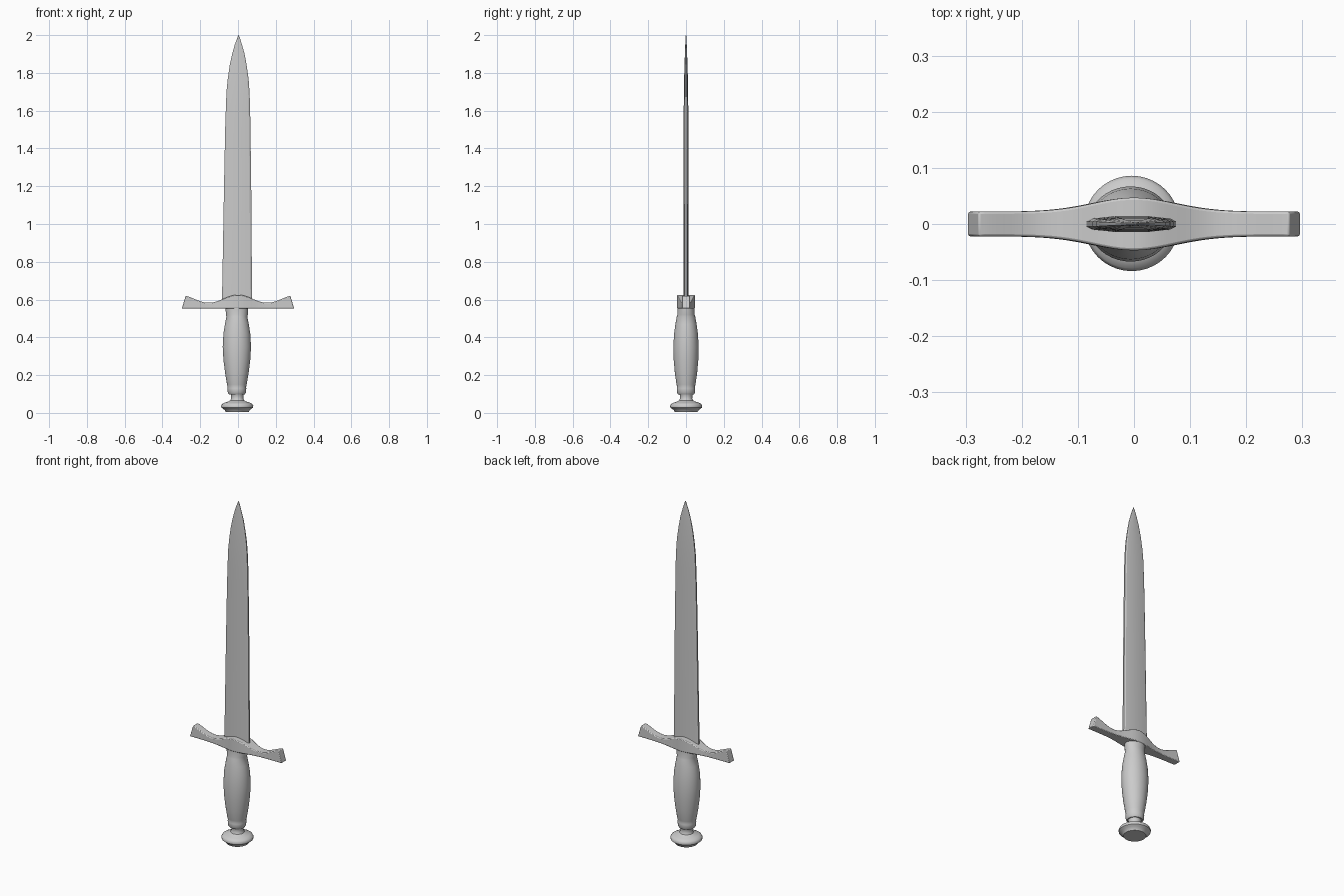
import bpy, bmesh
from math import cos, sin, pi, exp, radians


def loft(name, rings, angle=35, bevel=0):
    """Skin a list of equal-length point rings and cap both ends."""
    bm = bmesh.new()
    loops = [[bm.verts.new(p) for p in ring] for ring in rings]
    n = len(loops[0])
    for a, b in zip(loops, loops[1:]):
        for i in range(n):
            j = (i + 1) % n
            bm.faces.new((a[i], a[j], b[j], b[i]))
    bm.faces.new(loops[0][::-1])
    bm.faces.new(loops[-1])
    bmesh.ops.recalc_face_normals(bm, faces=bm.faces)
    mesh = bpy.data.meshes.new(name)
    bm.to_mesh(mesh)
    bm.free()
    ob = bpy.data.objects.new(name, mesh)
    bpy.context.collection.objects.link(ob)
    if bevel:
        mod = ob.modifiers.new("soft_edges", 'BEVEL')
        mod.width, mod.segments = bevel, 2
        mod.limit_method, mod.angle_limit = 'ANGLE', radians(40)
    bpy.ops.object.select_all(action='DESELECT')
    bpy.context.view_layer.objects.active = ob
    ob.select_set(True)
    bpy.ops.object.shade_smooth_by_angle(angle=radians(angle))
    return ob


def oval(cx, cy, z, rx, ry, n=40):
    return [(cx + rx * cos(2 * pi * i / n), cy + ry * sin(2 * pi * i / n), z)
            for i in range(n)]


# Blade: (z, centre x, half width, half thickness)
blade_profile = [
    (0.58, -0.005, 0.080, 0.014), (0.80, -0.004, 0.077, 0.014),
    (1.20, -0.002, 0.072, 0.013), (1.50, -0.001, 0.067, 0.012),
    (1.62, 0, 0.064, 0.012), (1.70, 0, 0.061, 0.011),
    (1.77, 0.001, 0.055, 0.010), (1.84, 0.001, 0.045, 0.008),
    (1.90, 0.002, 0.033, 0.006), (1.95, 0.002, 0.019, 0.004),
    (1.985, 0.003, 0.007, 0.003), (2.0, 0.003, 0.001, 0.001)]
section = [(1, -0.35), (1, 0.35), (0.88, 0.7), (0.4, 1), (-0.4, 1), (-0.88, 0.7),
           (-1, 0.35), (-1, -0.35), (-0.88, -0.7), (-0.4, -1), (0.4, -1), (0.88, -0.7)]
loft("blade", [[(cx + u * w, v * t, z) for u, v in section]
               for z, cx, w, t in blade_profile], 20)

# Crossguard: wavy top, flat underside, wide middle, slanted ends
guard = []
N = 48
for i in range(N + 1):
    s = 2 * i / N - 1
    top_x, bottom_x = 0.277 * s, 0.297 * s
    top_z = 0.604 + 0.021 * cos(2 * pi * top_x / 0.31)
    hy = 0.022 + 0.025 * exp(-(top_x / 0.10) ** 2)
    guard.append([(bottom_x, -hy, 0.553), (bottom_x, hy, 0.553),
                  (top_x, hy, top_z), (top_x, -hy, top_z)])
loft("crossguard", guard, 35, 0.004)

# Grip: (z, x radius, y radius)
grip_profile = [
    (0.56, 0.060, 0.046), (0.52, 0.058, 0.046), (0.51, 0.055, 0.049),
    (0.47, 0.063, 0.056), (0.42, 0.071, 0.063), (0.35, 0.075, 0.067),
    (0.28, 0.071, 0.065), (0.21, 0.062, 0.059), (0.15, 0.052, 0.050),
    (0.138, 0.049, 0.047), (0.13, 0.050, 0.049), (0.107, 0.048, 0.048),
    (0.098, 0.042, 0.042)]
loft("grip", [oval(-0.006, 0, z, rx, ry) for z, rx, ry in grip_profile])

# Pommel: narrow neck flaring to a flat button
pommel_profile = [
    (0.105, 0.037), (0.09, 0.033), (0.075, 0.032), (0.063, 0.037),
    (0.056, 0.048), (0.050, 0.066), (0.042, 0.080), (0.032, 0.085),
    (0.022, 0.084), (0.015, 0.076), (0.008, 0.066), (0.0, 0.060)]
loft("pommel", [oval(-0.004, 0.001, 0.008 + z * 0.925, r, r)
                if z else oval(-0.004, 0.001, 0.004, r, r)
                for z, r in pommel_profile])
